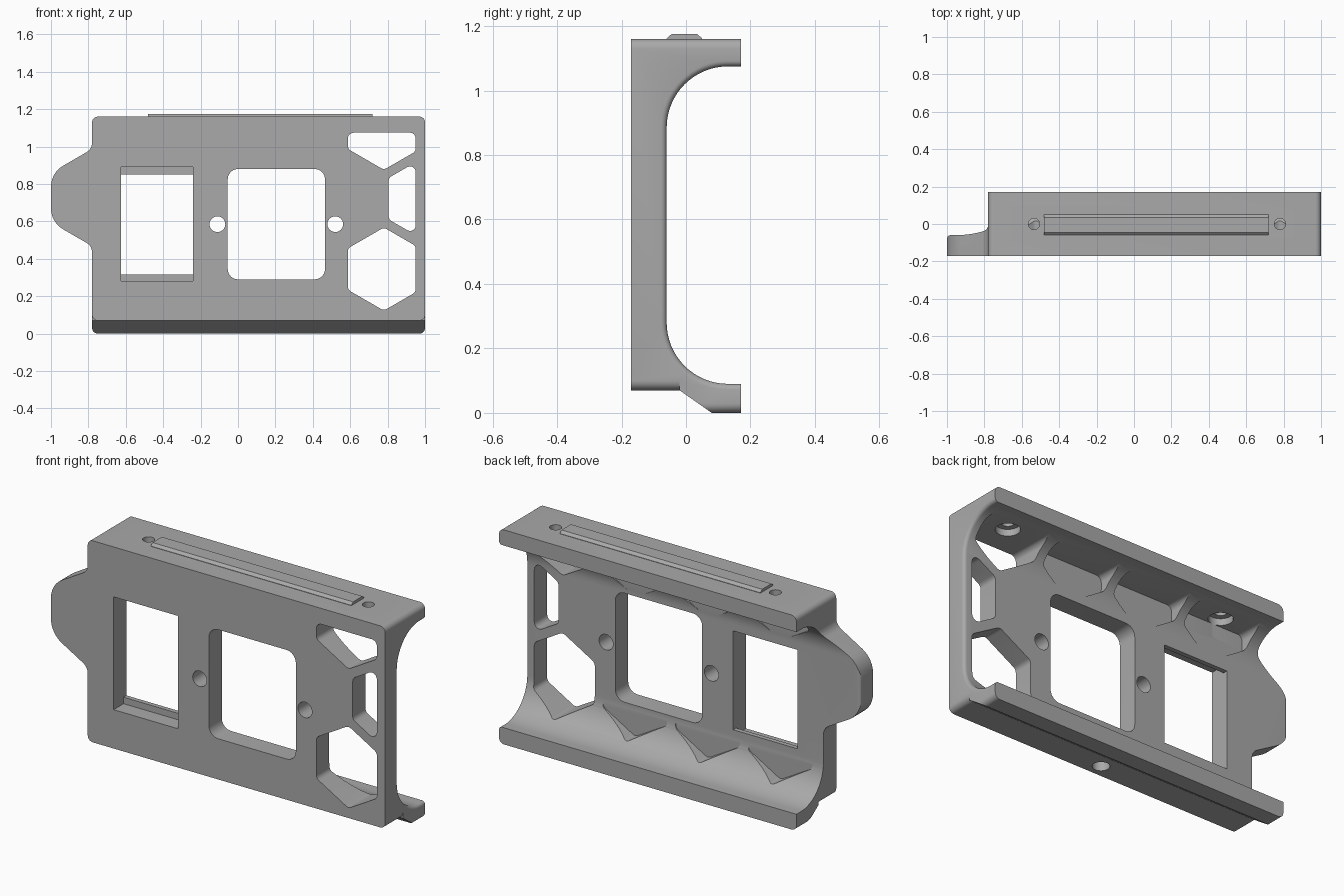
import bpy, bmesh, math
from mathutils import Vector

if "Cube" in bpy.data.objects:
    bpy.data.objects.remove(bpy.data.objects["Cube"])

grey = bpy.data.materials.new("matte_grey")
grey.use_nodes = True
grey.diffuse_color = (0.4, 0.4, 0.4, 1)
for node in grey.node_tree.nodes:
    if node.type == 'BSDF_PRINCIPLED':
        node.inputs["Base Color"].default_value = grey.diffuse_color


# Helpers: 2D outlines
def arc(cx, cy, r, start, end, steps=6):
    angles = [math.radians(start + (end - start) * i / steps) for i in range(steps + 1)]
    return [(cx + r * math.cos(a), cy + r * math.sin(a)) for a in angles]


def circle(cx, cy, r):
    return arc(cx, cy, r, 0, 360, 32)[:-1]


def rounded(corners, radius=0.03, steps=6):
    """Fillet each corner (x, y[, own radius]) of a polygon."""
    out = []
    for i, c in enumerate(corners):
        p = Vector(c[:2])
        r = c[2] if len(c) > 2 else radius
        a = (Vector(corners[i - 1][:2]) - p).normalized()
        b = (Vector(corners[(i + 1) % len(corners)][:2]) - p).normalized()
        half = a.angle(b) / 2
        mid = p + (a + b).normalized() * (r / math.sin(half))
        d0 = p + a * (r / math.tan(half)) - mid
        d1 = p + b * (r / math.tan(half)) - mid
        total = d0.angle(d1)
        for k in range(steps + 1):
            t = k / steps
            d = (d0 * math.sin((1 - t) * total) + d1 * math.sin(t * total)) / math.sin(total)
            out.append(tuple(mid + d))
    return out


def rect(x0, x1, y0, y1):
    return [(x0, y0), (x1, y0), (x1, y1), (x0, y1)]


def clip(pts, axis, limit):
    """Keep the part of a convex polygon below a limit."""
    out = []
    for i, q in enumerate(pts):
        p = pts[i - 1]
        if (p[axis] < limit) != (q[axis] < limit):
            t = (limit - p[axis]) / (q[axis] - p[axis])
            out.append(tuple(p[k] + t * (q[k] - p[k]) for k in (0, 1)))
        if q[axis] < limit:
            out.append(q)
    return out


def hexagon(cx, cz, top=1.074):
    pts = [(cx + 0.222 * math.sin(k * math.pi / 3), cz + 0.222 * math.cos(k * math.pi / 3))
           for k in range(6)]
    return rounded(clip(clip(pts, 0, 0.95), 1, top))


# Helpers: solids
def place(p, axis, h):
    return {'x': (h, p[0], p[1]), 'y': (p[0], h, p[1]), 'z': (p[0], p[1], h)}[axis]


def loft(name, sections, axis):
    """Skin a list of (position, outline) sections along an axis."""
    bm = bmesh.new()
    rings = [[bm.verts.new(place(p, axis, h)) for p in pts] for h, pts in sections]
    n = len(rings[0])
    for r0, r1 in zip(rings, rings[1:]):
        for i in range(n):
            j = (i + 1) % n
            bm.faces.new((r0[i], r0[j], r1[j], r1[i]))
    bm.faces.new(rings[0])
    bm.faces.new(rings[-1])
    bmesh.ops.recalc_face_normals(bm, faces=bm.faces)
    mesh = bpy.data.meshes.new(name)
    bm.to_mesh(mesh)
    bm.free()
    mesh.materials.append(grey)
    obj = bpy.data.objects.new(name, mesh)
    bpy.context.collection.objects.link(obj)
    return obj


def prism(name, pts, axis, a, b):
    return loft(name, [(a, pts), (b, pts)], axis)


def activate(obj):
    bpy.ops.object.select_all(action='DESELECT')
    obj.select_set(True)
    bpy.context.view_layer.objects.active = obj


def cut(body, cutter):
    cutter.hide_render = True
    mod = body.modifiers.new("cut", 'BOOLEAN')
    mod.operation = 'DIFFERENCE'
    mod.solver = 'EXACT'
    mod.object = cutter
    activate(body)
    bpy.ops.object.modifier_apply(modifier=mod.name)
    bpy.data.objects.remove(cutter)


# Bracket: front outline with a side tab
outline = [(-0.78, 0), (1, 0), (1, 1.16), (-0.78, 1.16), (-0.78, 0.987, 0.06),
           (-1, 0.86, 0.13), (-1, 0.595, 0.13), (-0.78, 0.468, 0.06)]
bracket = prism("bracket", rounded(outline), 'y', -0.17, 0.17)


# Rear channel, flared at both ends to round its rim
def channel(grow):
    r = 0.19 + grow
    return ([(0.3, 0.28 - r)] + arc(0.13, 0.28, r, 270, 180, 16)
            + arc(0.13, 0.885, r, 180, 90, 16) + [(0.3, 0.885 + r)])


rim = 0.018
steps = [k * math.pi / 10 for k in range(6)]
flare = [(1 - rim + rim * math.sin(a), channel(rim * (1 - math.cos(a)))) for a in steps]
flare.append((1.05, channel(rim)))
cut(bracket, loft("channel", [(-h, pts) for h, pts in reversed(flare)] + flare, 'x'))

# Sloped underside and the rounded lower corners of the front plate
cut(bracket, prism("underside", [(-0.3, 0.07), (-0.02, 0.07), (0.08, 0), (0.18, -0.07),
                                 (-0.3, -0.07)], 'x', -1.2, 1.2))
for end, s in ((-0.78, -1), (1, 1)):
    curve = [(end - s * 0.03 + s * x, z) for x, z in arc(0, 0.1, 0.03, 0, -90)]
    corner = curve + [(end - s * 0.03, 0.06), (end + s * 0.01, 0.06), (end + s * 0.01, 0.1)]
    cut(bracket, prism("corner", corner, 'y', -0.3, -0.02))

# Stepped rectangular window, square window and screw holes
cut(bracket, prism("window_front", rect(-0.625, -0.24, 0.28, 0.89), 'y', -0.3, -0.085))
cut(bracket, prism("window_back", rect(-0.625, -0.24, 0.315, 0.85), 'y', -0.3, 0.3))
cut(bracket, prism("square_window", rounded(rect(-0.055, 0.465, 0.29, 0.88), 0.055),
                   'y', -0.3, 0.3))
for x in (-0.11, 0.52):
    cut(bracket, prism("screw_hole", circle(x, 0.585, 0.042), 'y', -0.3, 0.3))

# Honeycomb: through openings on one side, blind pockets along the channel
low, high, pitch = 0.345, 1.098, 0.435
for x, z in ((0.78, low), (0.78, high), (0.78 + pitch / 2, (low + high) / 2)):
    cut(bracket, prism("hex_opening", hexagon(x, z), 'y', -0.3, 0.3))
for k in (1, 2, 3):
    for z in (low, high):
        cut(bracket, prism("hex_pocket", hexagon(0.78 - k * pitch, z), 'y', -0.059, 0.3))

# Counterbored top holes and blind bottom hole
for x in (-0.535, 0.78):
    cut(bracket, prism("top_hole", circle(x, 0, 0.03), 'z', 1.0, 1.3))
    cut(bracket, prism("counterbore", circle(x, 0, 0.06), 'z', 1.0, 1.11))
cut(bracket, prism("bottom_hole", circle(0.12, -0.1, 0.042), 'z', -0.1, 0.18))

# Raised rail on top
rail = prism("top_rail", [(-0.06, 1.15), (-0.06, 1.162), (-0.045, 1.175), (0.035, 1.175),
                          (0.05, 1.162), (0.05, 1.15)], 'x', -0.48, 0.72)

for obj in (bracket, rail):
    activate(obj)
    bpy.ops.object.shade_smooth_by_angle(angle=math.radians(30))
